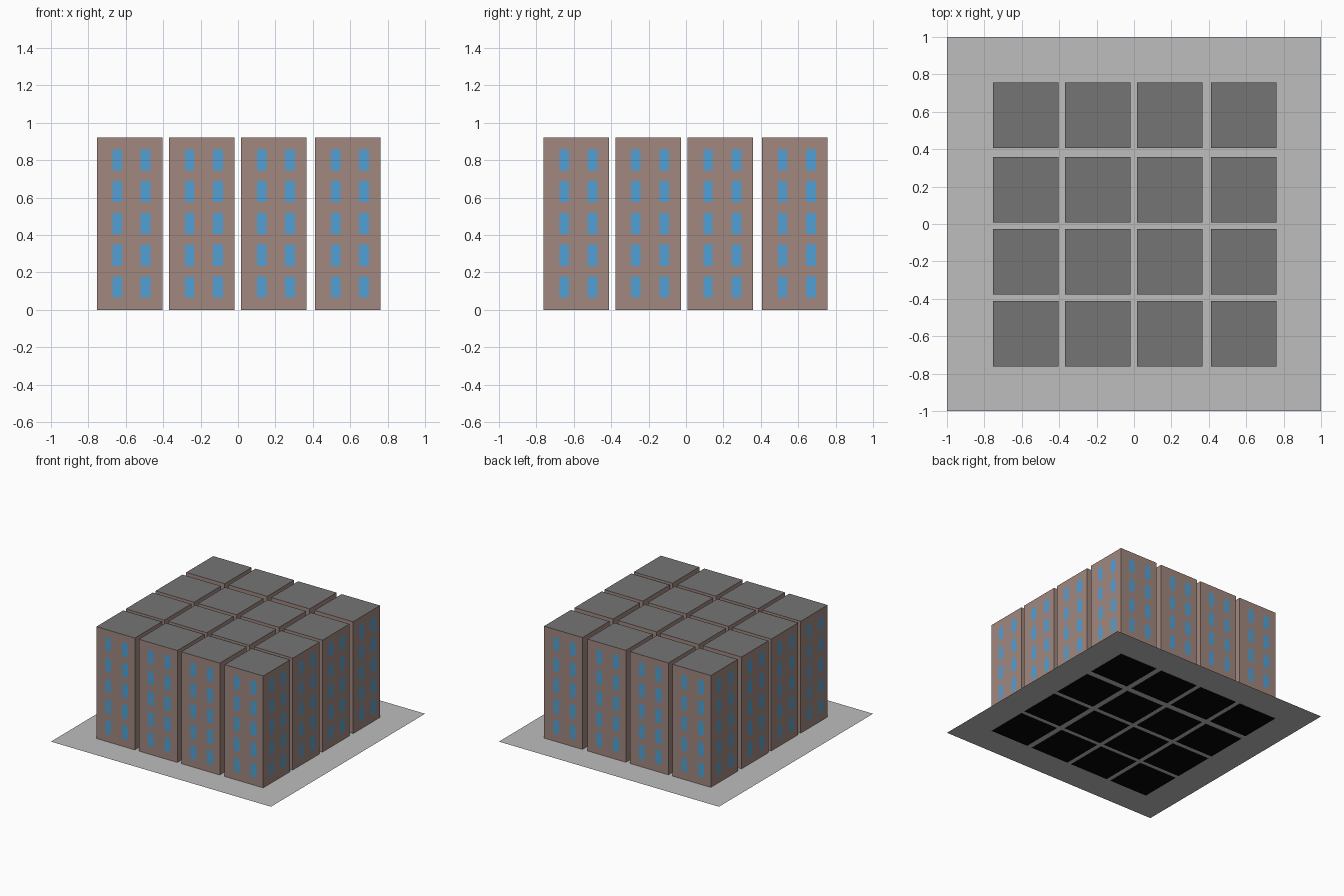
import bpy, bmesh
from mathutils import Matrix

if "Cube" in bpy.data.objects:
    bpy.data.objects.remove(bpy.data.objects["Cube"])


def material(name, rgb):
    """Flat colour from sRGB 0-255 values."""
    lin = [((c / 255 + 0.055) / 1.055) ** 2.4 if c > 10 else c / 255 / 12.92 for c in rgb]
    m = bpy.data.materials.new(name)
    m.diffuse_color = (*lin, 1)
    m.use_nodes = True
    m.node_tree.nodes["Principled BSDF"].inputs["Base Color"].default_value = m.diffuse_color
    return m


WALL = material("brown_wall", (161, 136, 127))
GLASS = material("blue_window", (82, 160, 212))
ROOF = material("dark_grey_roof", (117, 117, 117))
BASE = material("black_base", (5, 5, 5))
PAVING = material("light_grey_paving", (189, 189, 189))

HALF, HEIGHT = 0.175, 0.92
# Wall split lines: every odd column / odd row cell is a window
COLS = [-HALF, -0.09, -0.04, 0.06, 0.113, HALF]
ROWS = [0.0]
for i in range(5):
    ROWS += [0.065 + 0.17 * i, 0.178 + 0.17 * i]
ROWS.append(HEIGHT)


def tower_mesh():
    bm = bmesh.new()

    def face(pts, mat):
        bm.faces.new([bm.verts.new(p) for p in pts]).material_index = mat

    # four walls, the front one turned about z
    for k in range(4):
        turn = Matrix.Rotation(k * 1.5707963268, 3, 'Z')
        for c in range(len(COLS) - 1):
            for r in range(len(ROWS) - 1):
                x0, x1, z0, z1 = COLS[c], COLS[c + 1], ROWS[r], ROWS[r + 1]
                quad = [(x0, z0), (x1, z0), (x1, z1), (x0, z1)]
                face([turn @ Matrix.Translation((x, -HALF, z)).to_translation()
                      for x, z in quad], 1 if c % 2 and r % 2 else 0)
    # roof and base
    h = HALF
    face([(-h, -h, HEIGHT), (h, -h, HEIGHT), (h, h, HEIGHT), (-h, h, HEIGHT)], 2)
    face([(-h, h, 0), (h, h, 0), (h, -h, 0), (-h, -h, 0)], 3)
    bmesh.ops.remove_doubles(bm, verts=bm.verts, dist=1e-5)
    me = bpy.data.meshes.new("tower")
    bm.to_mesh(me)
    bm.free()
    for m in (WALL, GLASS, ROOF, BASE):
        me.materials.append(m)
    return me


# Grid of sixteen identical towers
tower = tower_mesh()
for i, x in enumerate((-0.58, -0.194, 0.192, 0.587)):
    for j, y in enumerate((-0.586, -0.203, 0.183, 0.581)):
        ob = bpy.data.objects.new(f"tower_{i + 1}_{j + 1}", tower)
        ob.location = (x, y, 0)
        bpy.context.collection.objects.link(ob)

# Thin square paving sheet
bpy.ops.mesh.primitive_plane_add(size=2, location=(0, 0, 0.001))
paving = bpy.context.object
paving.name = "paving"
paving.data.materials.append(PAVING)
